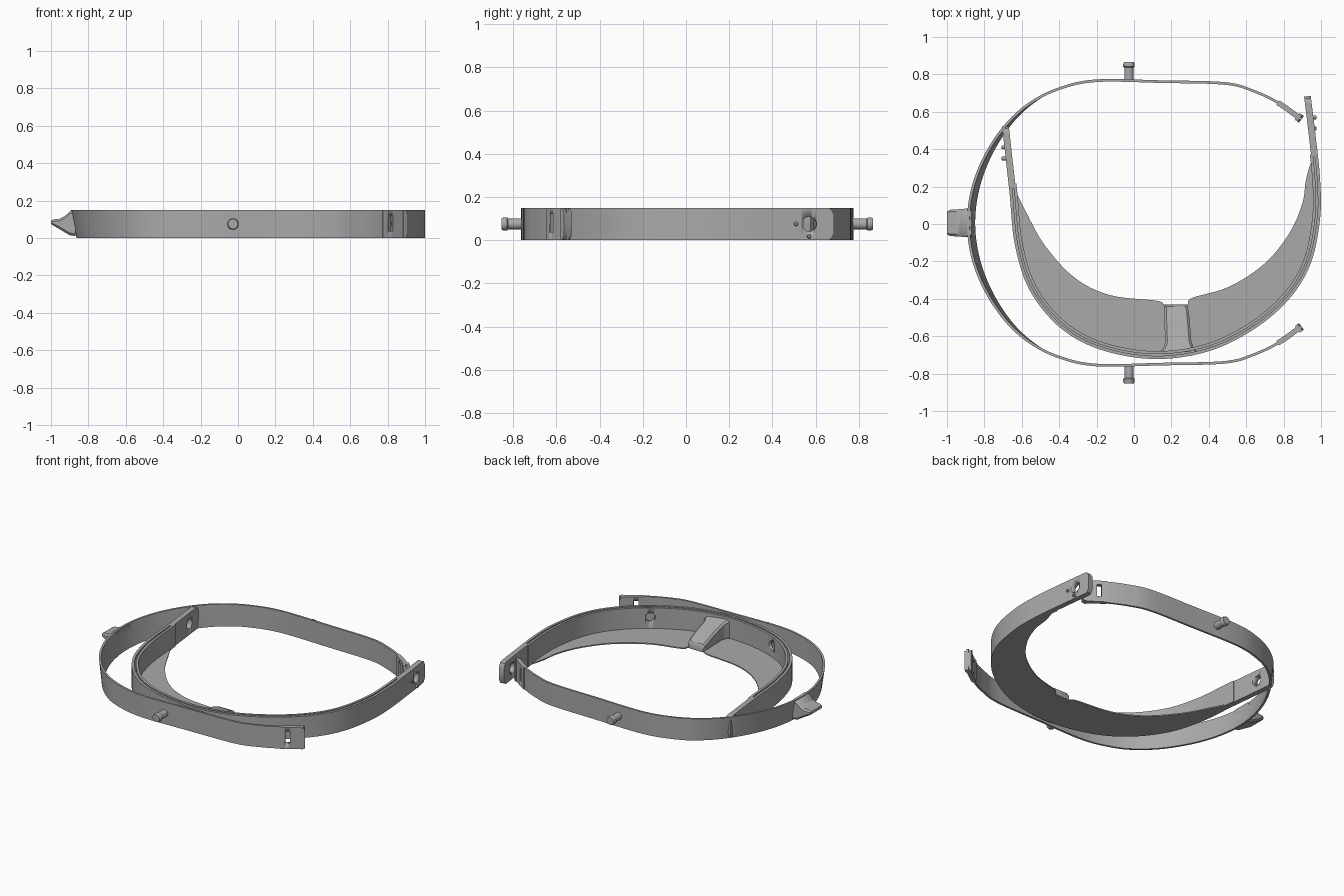
import bpy, bmesh, math
from mathutils import Vector, Matrix

cube = bpy.data.objects.get("Cube")
if cube:
    bpy.data.objects.remove(cube)

H = 0.15  # band height

grey = bpy.data.materials.new("plain_grey")
grey.use_nodes = True
grey.diffuse_color = (0.4, 0.4, 0.4, 1)
grey.node_tree.nodes["Principled BSDF"].inputs["Base Color"].default_value = (0.4, 0.4, 0.4, 1)


def finish(name, bm):
    bmesh.ops.recalc_face_normals(bm, faces=bm.faces[:])
    mesh = bpy.data.meshes.new(name)
    bm.to_mesh(mesh)
    bm.free()
    ob = bpy.data.objects.new(name, mesh)
    bpy.context.collection.objects.link(ob)
    mesh.materials.append(grey)
    bpy.ops.object.select_all(action="DESELECT")
    ob.select_set(True)
    bpy.context.view_layer.objects.active = ob
    bpy.ops.object.shade_smooth_by_angle(angle=math.radians(35))
    return ob


def spline(points, n=16):
    """Smooth curve through the points."""
    p = [Vector(q) for q in points]
    p = [p[0] * 2 - p[1]] + p + [p[-1] * 2 - p[-2]]
    out = []
    for a, b, c, d in zip(p, p[1:], p[2:], p[3:]):
        for i in range(n):
            t = i / n
            out.append(0.5 * (2 * b + (c - a) * t + (2 * a - 5 * b + 4 * c - d) * t ** 2
                              + (3 * b - a - 3 * c + d) * t ** 3))
    return out + [p[-2]]


def loft(name, rings):
    bm = bmesh.new()
    rows = [[bm.verts.new(v) for v in ring] for ring in rings]
    k = len(rows[0])
    for a, b in zip(rows, rows[1:]):
        for i in range(k):
            bm.faces.new((a[i], a[(i + 1) % k], b[(i + 1) % k], b[i]))
    bm.faces.new(rows[0])
    bm.faces.new(rows[-1])
    return finish(name, bm)


def ribbon(name, path, d0, d1, z0=0, z1=H, start=0, end=None, tilt=None, r=0):
    """Strip along a path between two inward offsets; r rounds the free ends."""
    s = [0]
    for a, b in zip(path, path[1:]):
        s.append(s[-1] + (b - a).length)
    total = s[-1]
    end = total if end is None else end
    rings = []
    for i, p in enumerate(path):
        if not start - 1e-6 <= s[i] <= end + 1e-6:
            continue
        t = (path[min(i + 1, len(path) - 1)] - path[max(i - 1, 0)]).normalized()
        n = Vector((-t.y, t.x))
        d = min(s[i], total - s[i])
        cut = r - math.sqrt(max(0, r * r - (r - d) ** 2)) if d < r else 0
        lean = tilt(p) if tilt else 0
        a, b = p + n * d0, p + n * d1
        la, lb = a + n * lean, b + n * lean
        rings.append([(la.x, la.y, z0 + cut), (lb.x, lb.y, z0 + cut),
                      (b.x, b.y, z1 - cut), (a.x, a.y, z1 - cut)])
    return loft(name, rings)


def length(path):
    return sum((b - a).length for a, b in zip(path, path[1:]))


def cylinder(name, loc, direction, profile, n=24):
    """Turned shape: profile of (distance, radius) along a direction."""
    m = Matrix.Translation(loc) @ Vector(direction).to_track_quat("Z", "Y").to_matrix().to_4x4()
    return loft(name, [[m @ Vector((r * math.cos(2 * math.pi * i / n),
                                    r * math.sin(2 * math.pi * i / n), h))
                        for i in range(n)] for h, r in profile])


def cut(ob, cutter):
    cutter.hide_render = True
    mod = ob.modifiers.new("cut", "BOOLEAN")
    mod.operation = "DIFFERENCE"
    mod.solver = "EXACT"
    mod.object = cutter
    bpy.ops.object.select_all(action="DESELECT")
    bpy.context.view_layer.objects.active = ob
    ob.select_set(True)
    bpy.ops.object.modifier_apply(modifier="cut")
    bpy.data.objects.remove(cutter)


def drill(ob, loc, direction, radius, depth=0.06):
    cut(ob, cylinder("cutter", loc, direction, [(-depth, radius), (depth, radius)]))


# Rear head strap, symmetric front to back
MID = 0.006
half = [(0.9, 0.56), (0.78, 0.645), (0.645, 0.71), (0.49, 0.752), (0.15, 0.762), (-0.2, 0.767),
        (-0.4, 0.725), (-0.56, 0.645), (-0.69, 0.528), (-0.8, 0.365), (-0.87, 0.185), (-0.893, 0)]
loop = half + [(x, -y) for x, y in half[-2::-1]]
strap_path = [p + Vector((0, MID)) for p in spline(loop)]


def lean(p):
    return 0.03 * max(0, min(1, (-p.x - 0.5) / 0.38))


ribbon("head_strap", strap_path, 0, 0.014, tilt=lean)

# Strap ends with slots, and side pegs
L = length(strap_path)
for side, label in ((1, "back"), (-1, "front")):
    lo = 0 if side > 0 else L - 0.16
    pad = ribbon(label + "_strap_pad", strap_path, -0.006, 0.022, 0, H, lo, lo + 0.16, r=0.025)
    lo = 0 if side > 0 else L - 0.035
    ribbon(label + "_strap_hook", strap_path, -0.014, 0.03, 0, H, lo, lo + 0.035, r=0.025)
    box = bmesh.new()
    bmesh.ops.create_cube(box, size=1, matrix=Matrix.Translation((0.81, side * 0.62 + MID, 0.08))
                          @ Matrix.Rotation(-side * 0.57, 4, "Z")
                          @ Matrix.Diagonal((0.03, 0.2, 0.085, 1)))
    cutter = finish("cutter", box)
    strap = bpy.data.objects["head_strap"]
    copy = cutter.copy()
    bpy.context.collection.objects.link(copy)
    cut(pad, cutter)
    cut(strap, copy)
    cylinder(label + "_peg", (-0.027, side * 0.755 + MID, 0.075), (0, side, 0),
             [(0, 0.025), (0.075, 0.025), (0.08, 0.031), (0.092, 0.031), (0.105, 0.026)])


def block(a, b, z0, z1):
    """Cross-section with chamfered corners as (across, height)."""
    c = min(0.012, (z1 - z0) * 0.3)
    return [(a, z0 + c), (a + c, z0), (b - c, z0), (b, z0 + c),
            (b, z1 - c), (b - c, z1), (a + c, z1), (a, z1 - c)]


# Lug on the far side of the strap
lug = [(-0.87, 0.01, 0.149, 0.076), (-0.9, 0.015, 0.142, 0.076), (-0.925, 0.03, 0.118, 0.074),
       (-0.955, 0.048, 0.103, 0.072), (-0.985, 0.065, 0.1, 0.07), (-1, 0.075, 0.093, 0.06)]
loft("strap_lug", [[(x, y + MID, z) for y, z in block(-w, w, a, b)] for x, a, b, w in lug])

# Visor frame: double wall with a floor, and solid arm tips
frame_path = spline([(-0.705, 0.52), (-0.685, 0.34), (-0.665, 0.16), (-0.637, -0.11), (-0.56, -0.35),
                     (-0.4, -0.55), (-0.185, -0.67), (0.11, -0.722), (0.4, -0.68), (0.645, -0.56),
                     (0.83, -0.4), (0.945, -0.21), (0.995, 0.03), (0.995, 0.24), (0.97, 0.48),
                     (0.945, 0.685)])
F = length(frame_path)
A, B = 0.34, F - 0.34
ribbon("visor_outer_wall", frame_path, 0, 0.017, start=A - 0.03, end=B + 0.03)
inner_wall = ribbon("visor_inner_wall", frame_path, 0.026, 0.042, start=A - 0.03, end=B + 0.03)
ribbon("visor_channel_floor", frame_path, 0.001, 0.041, 0, 0.012, A - 0.03, B + 0.03)
for x, y in ((0.66, -0.54), (-0.25, -0.63)):
    drill(inner_wall, (x, y, 0.085), (x - 0.2, y + 0.15, 0), 0.03, 0.08)

left_tip = ribbon("visor_arm_tip_right", frame_path, 0, 0.036, end=A, r=0.03)
right_tip = ribbon("visor_arm_tip_left", frame_path, 0, 0.036, start=B, r=0.03)
for tip, x, y, s in ((left_tip, -0.675, 0.41, -1), (right_tip, 0.942, 0.57, 1)):
    drill(tip, (x, y, 0.075), (1, 0.08 * s, 0), 0.034)
    # small locating nubs around the hole
    for dy, z in ((-0.06, 0.075), (0, 0.017)):
        cylinder("arm_nub", (x + s * 0.01, y + dy, z), (s, 0, 0), [(0, 0.01), (0.02, 0.01), (0.024, 0.006)], 12)

# Flat brim inside the frame
edge = spline([(-0.64, 0.2), (-0.62, 0.15), (-0.58, 0.07), (-0.48, -0.11), (-0.32, -0.285),
               (-0.13, -0.38), (0.12, -0.41), (0.17, -0.432), (0.28, -0.432), (0.31, -0.395),
               (0.51, -0.335), (0.7, -0.21), (0.83, -0.05), (0.9, 0.11), (0.92, 0.24), (0.955, 0.36)], 6)
rim = [p for p in frame_path if p.y < (0.15 if p.x < 0 else 0.33)]
centre = Vector((0.16, 0.1))
rim = [p + (centre - p).normalized() * 0.02 for p in rim]
bm = bmesh.new()
face = bm.faces.new([bm.verts.new((p.x, p.y, 0)) for p in edge + rim[::-1]])
ext = bmesh.ops.extrude_face_region(bm, geom=[face])
for v in ext["geom"]:
    if isinstance(v, bmesh.types.BMVert):
        v.co.z = 0.008
bmesh.ops.triangulate(bm, faces=[f for f in bm.faces if len(f.verts) > 4])
finish("brim", bm)

# Sloping centre clip on the brim
clip = [(-0.685, 0.135, 0.1), (-0.66, 0.125, 0.08), (-0.63, 0.11, 0.07), (-0.54, 0.088, 0.068),
        (-0.47, 0.065, 0.066), (-0.44, 0.05, 0.062), (-0.43, 0.03, 0.055)]
loft("centre_clip", [[(0.232 - 0.06 * (y + 0.55) + x, y, z) for x, z in block(-w, w, 0, h)]
                     for y, h, w in clip])
